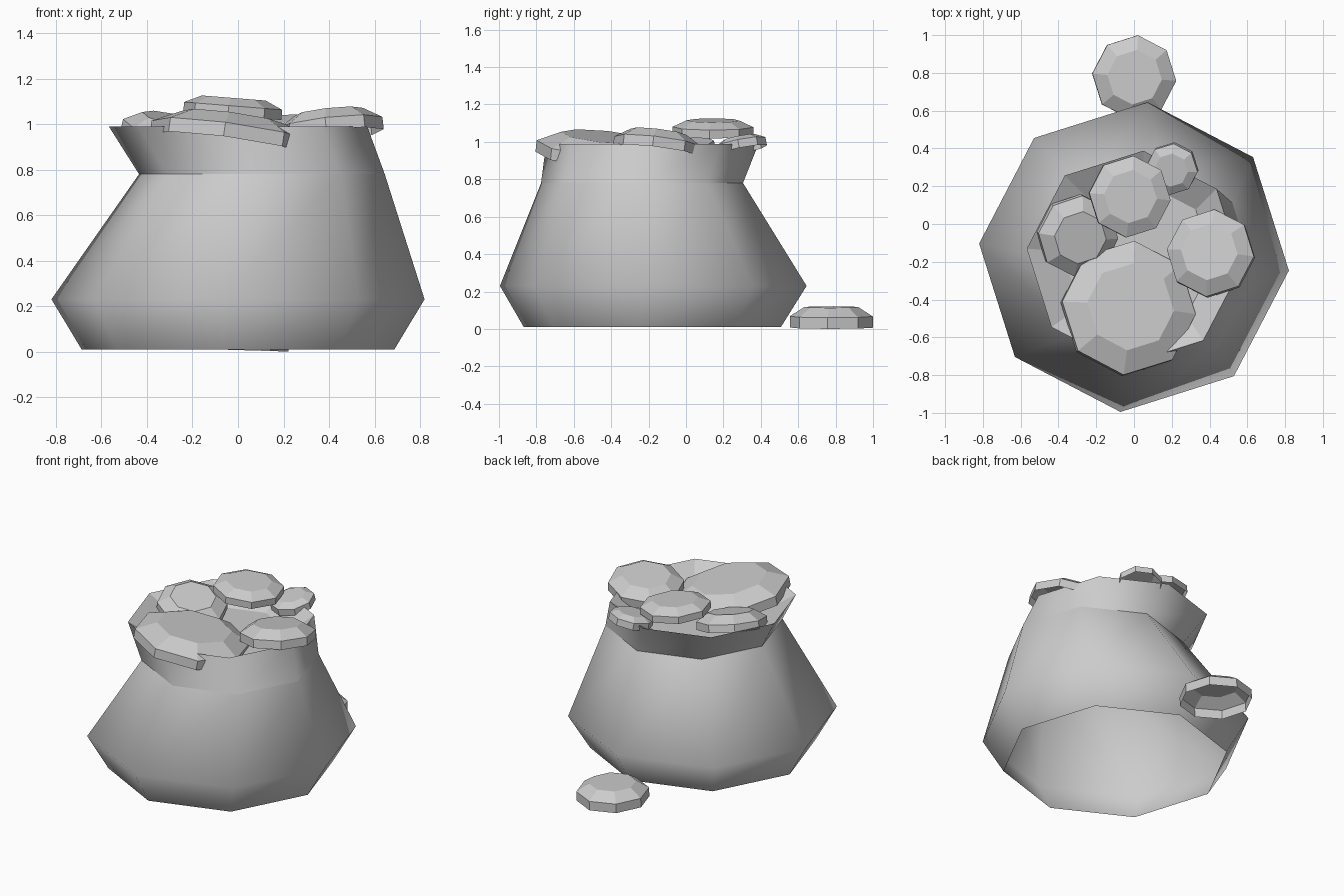
import bpy, bmesh
from math import cos, sin, pi, radians
from mathutils import Matrix, Vector

cube = bpy.data.objects.get("Cube")
if cube:
    bpy.data.objects.remove(cube, do_unlink=True)

SIDES = 8
grey = bpy.data.materials.new("plain_grey")
grey.use_nodes = True
grey.diffuse_color = (0.6, 0.6, 0.6, 1)
grey.node_tree.nodes["Principled BSDF"].inputs["Base Color"].default_value = grey.diffuse_color


def loft(name, rings, smooth_bands=0, creases=()):
    """Bridge octagonal rings given as (x, y, z, radius); the first stays open, the last is capped."""
    bm = bmesh.new()
    loops = []
    for x, y, z, r in rings:
        angles = [2 * pi * i / SIDES - radians(5) for i in range(SIDES)]
        loops.append([bm.verts.new((x + r * cos(a), y + r * sin(a), z)) for a in angles])
    for band, (low, high) in enumerate(zip(loops, loops[1:])):
        for i in range(SIDES):
            j = (i + 1) % SIDES
            face = bm.faces.new((low[i], low[j], high[j], high[i]))
            face.smooth = band < smooth_bands
    bm.faces.new(loops[-1])
    # Rings that stay crisp
    for ring in (loops[c] for c in creases):
        for i in range(SIDES):
            bm.edges.get((ring[i], ring[(i + 1) % SIDES])).smooth = False
    mesh = bpy.data.meshes.new(name)
    bm.to_mesh(mesh)
    bm.free()
    mesh.materials.append(grey)
    obj = bpy.data.objects.new(name, mesh)
    bpy.context.collection.objects.link(obj)
    return obj


# Open-bottomed sack: base, belly, off-centre neck, mouth, then the shallow inside
loft("sack", [
    (0, -0.18, 0.01, 0.69),
    (0, -0.175, 0.23, 0.823),
    (0.105, -0.235, 0.78, 0.542),
    (0, -0.18, 0.99, 0.57),
    (0.02, -0.18, 0.89, 0.40),
], smooth_bands=3, creases=(2, 3))


def coin(name, centre, radius, wall, bevel, lean):
    """Open-bottomed bevelled coin, leaning along the given x and y slopes."""
    obj = loft(name, [(0, 0, 0, radius), (0, 0, wall, radius),
                      (0, 0, wall + bevel, radius * 0.65)])
    tilt = Vector((0, 0, 1)).rotation_difference(Vector((*lean, 1)))
    obj.matrix_world = Matrix.Translation(centre) @ tilt.to_matrix().to_4x4()


# Coins heaped in the mouth and one on the floor behind
coin("floor_coin", (0, 0.777, 0.007), 0.223, 0.06, 0.05, (0.03, 0))
coin("front_large_coin", (-0.035, -0.45, 0.908), 0.358, 0.062, 0.06, (0.14, 0.1))
coin("top_coin", (-0.025, 0.145, 1.035), 0.217, 0.045, 0.035, (0.08, 0))
coin("right_coin", (0.41, -0.16, 0.95), 0.233, 0.055, 0.05, (-0.11, 0.12))
coin("left_coin", (-0.305, -0.055, 0.925), 0.217, 0.05, 0.05, (0.22, -0.18))
coin("back_small_coin", (0.205, 0.298, 0.955), 0.138, 0.045, 0.025, (-0.12, -0.19))
